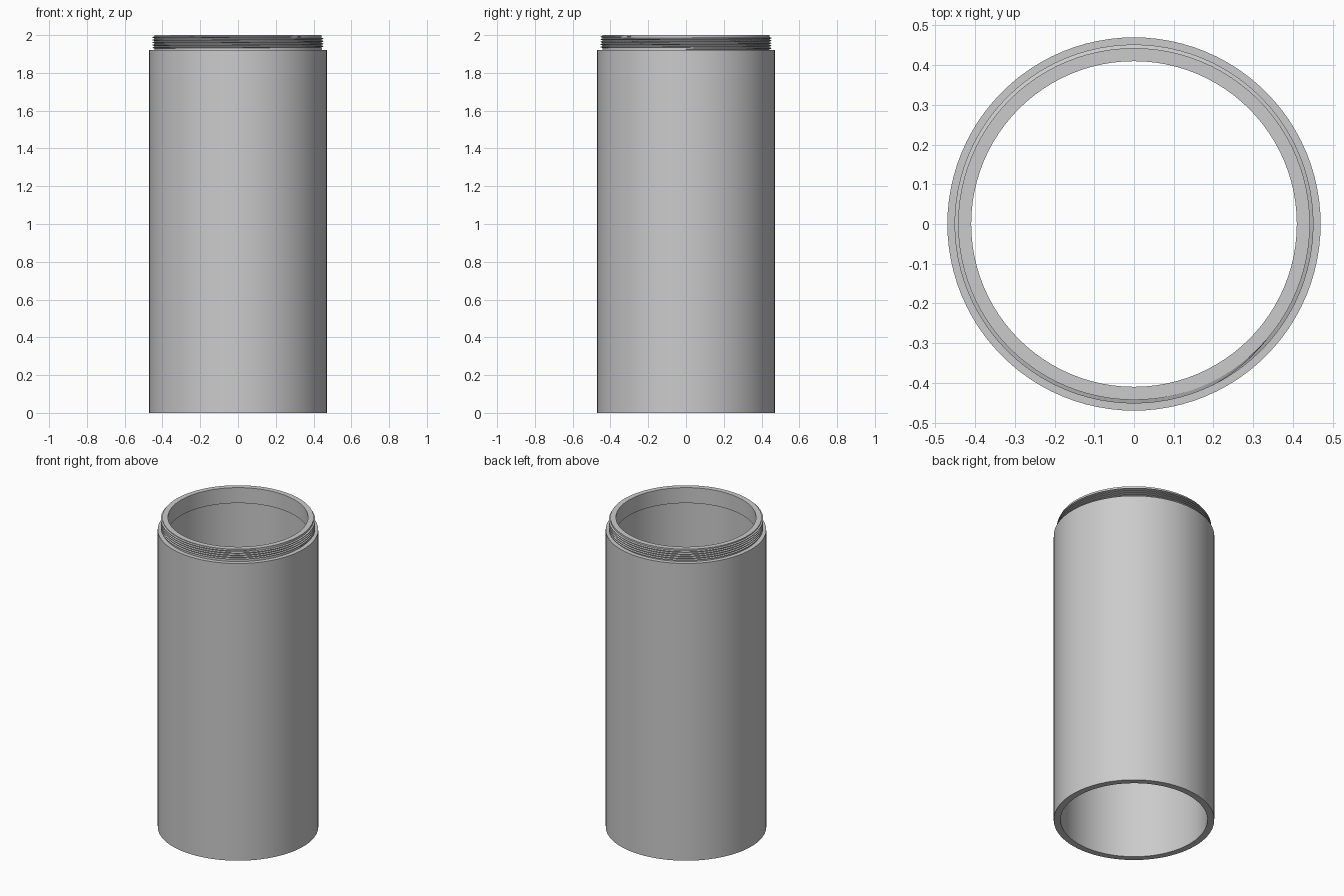
import bpy, bmesh, math

if "Cube" in bpy.data.objects:
    bpy.data.objects.remove(bpy.data.objects["Cube"])

SEG = 96

metal = bpy.data.materials.new("plain_grey")
metal.diffuse_color = (0.6, 0.6, 0.6, 1)
metal.use_nodes = True
metal.node_tree.nodes["Principled BSDF"].inputs["Base Color"].default_value = metal.diffuse_color


def finish(bm, name):
    bmesh.ops.recalc_face_normals(bm, faces=bm.faces)
    mesh = bpy.data.meshes.new(name)
    bm.to_mesh(mesh)
    bm.free()
    mesh.materials.append(metal)
    obj = bpy.data.objects.new(name, mesh)
    bpy.context.collection.objects.link(obj)
    bpy.ops.object.select_all(action='DESELECT')
    obj.select_set(True)
    bpy.context.view_layer.objects.active = obj
    bpy.ops.object.shade_smooth_by_angle(angle=math.radians(30))
    return obj


def bridge(bm, a, b):
    n = len(a)
    for i in range(n):
        j = (i + 1) % n
        bm.faces.new((a[i], a[j], b[j], b[i]))


def section(bm, profile, ang):
    return [bm.verts.new((r * math.cos(ang), r * math.sin(ang), z)) for r, z in profile]


# Hollow tube with a stepped neck and a narrower lip inside
bm = bmesh.new()
tube = [(0.43, 0), (0.47, 0), (0.47, 1.92), (0.443, 1.92),
        (0.443, 2.0), (0.41, 2.0), (0.41, 1.90), (0.43, 1.90)]
rings = [section(bm, tube, 2 * math.pi * i / SEG) for i in range(SEG)]
for i in range(SEG):
    bridge(bm, rings[i], rings[(i + 1) % SEG])
finish(bm, "threaded_tube")

# Helical screw thread around the neck
bm = bmesh.new()
PITCH, START, END = 0.0135, 1.927, 1.993
steps = int((END - START) / PITCH * SEG)
prev = None
for i in range(steps + 1):
    z = START + PITCH * i / SEG
    fade = min(1, i / 6, (steps - i) / 6)
    crest = 0.4435 + 0.0085 * fade
    ring = section(bm, [(0.440, z - 0.006), (crest, z - 0.0015),
                        (crest, z + 0.0015), (0.440, z + 0.006)],
                   2 * math.pi * i / SEG)
    if prev:
        bridge(bm, prev, ring)
    else:
        bm.faces.new(ring)
    prev = ring
bm.faces.new(prev)
finish(bm, "screw_thread")
